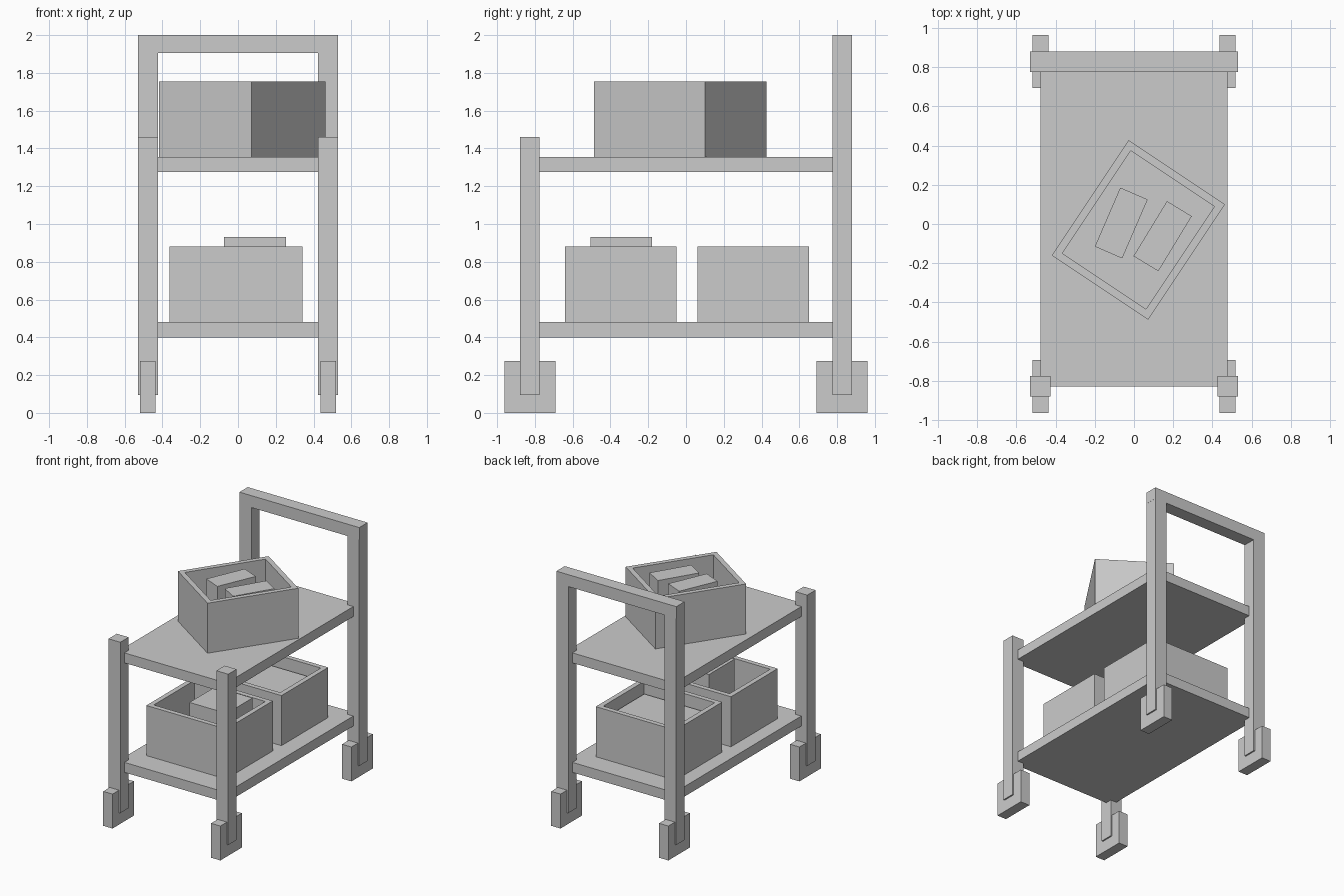
import bpy, bmesh, math
from mathutils import Matrix

if "Cube" in bpy.data.objects:
    bpy.data.objects.remove(bpy.data.objects["Cube"])


def finish(name, bm, loc, angle):
    bmesh.ops.recalc_face_normals(bm, faces=bm.faces)
    mesh = bpy.data.meshes.new(name)
    bm.to_mesh(mesh)
    bm.free()
    ob = bpy.data.objects.new(name, mesh)
    ob.location = loc
    ob.rotation_euler.z = math.radians(angle)
    bpy.context.collection.objects.link(ob)
    return ob


def cube(sx, sy, sz):
    # block with its base at z = 0
    bm = bmesh.new()
    m = Matrix.Translation((0, 0, sz / 2)) @ Matrix.Diagonal((sx, sy, sz, 1))
    bmesh.ops.create_cube(bm, size=1, matrix=m)
    return bm


def block(name, size, loc, angle=0):
    return finish(name, cube(*size), loc, angle)


def open_crate(name, size, loc, angle=0, wall=0.055, floor=0.05):
    # inset the top face, then push it down to make the hollow
    bm = cube(*size)
    bm.faces.ensure_lookup_table()
    top = max(bm.faces, key=lambda f: f.calc_center_median().z)
    bmesh.ops.inset_region(bm, faces=[top], thickness=wall)
    inner = bmesh.ops.extrude_face_region(bm, geom=[top])["geom"]
    verts = [g for g in inner if isinstance(g, bmesh.types.BMVert)]
    bmesh.ops.translate(bm, verts=verts, vec=(0, 0, floor - size[2]))
    if top.is_valid:
        bmesh.ops.delete(bm, geom=[top], context='FACES_ONLY')
    return finish(name, bm, loc, angle)


# Posts and casters
for sx, side in ((-1, "left"), (1, "right")):
    x = sx * 0.477
    block(f"front_post_{side}", (0.105, 0.105, 1.365), (x, -0.827, 0.095))
    # push-handle frame: the top bar joins both rear posts
    block(f"rear_post_{side}", (0.105, 0.105, 1.81), (x, 0.827, 0.095))
    for sy, end in ((-1, "front"), (1, "rear")):
        block(f"caster_{end}_{side}", (0.082, 0.27, 0.275), (x, sy * 0.827, 0))
block("handle_bar", (1.06, 0.105, 0.095), (0, 0.827, 1.905))

# Shelves
for name, z in (("lower_shelf", 0.40), ("upper_shelf", 1.275)):
    block(name, (0.955, 1.654, 0.08), (0, 0, z))

# Crates
crate = (0.705, 0.59, 0.40)
open_crate("front_crate", crate, (-0.01, -0.345, 0.48))
open_crate("rear_crate", crate, (-0.01, 0.355, 0.48))
open_crate("upper_crate", crate, (0.022, -0.03, 1.355), 56.3)

# Contents
block("front_crate_item", (0.33, 0.325, 0.40), (0.09, -0.343, 0.53))
block("rear_crate_fill", (0.60, 0.485, 0.26), (-0.01, 0.355, 0.53))
block("upper_item_a", (0.327, 0.152, 0.33), (-0.065, 0.005, 1.405), 66.6)
block("upper_item_b", (0.328, 0.148, 0.325), (0.146, -0.062, 1.405), 58.7)
